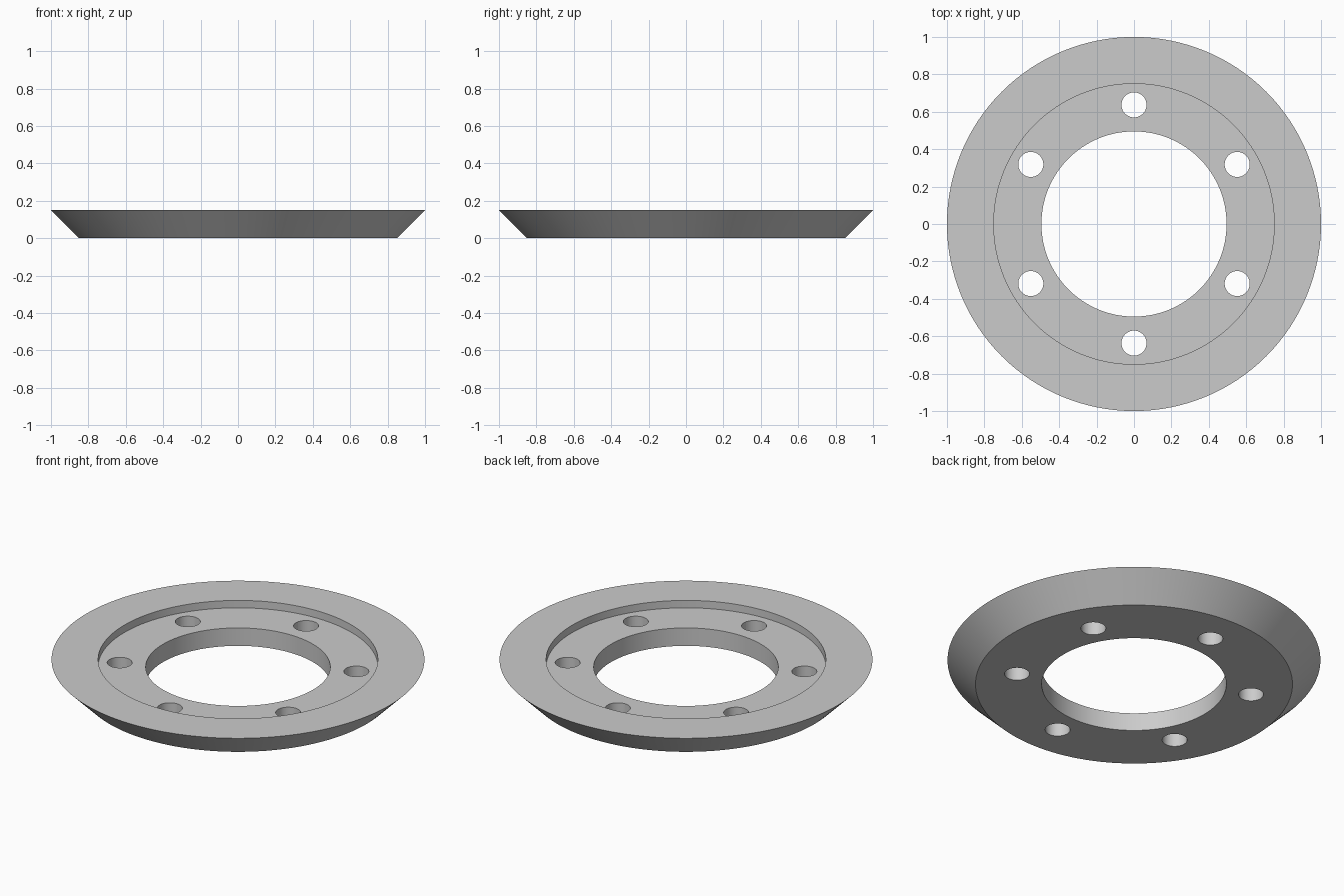
import bpy, bmesh, math
from mathutils import Matrix, Vector

cube = bpy.data.objects.get("Cube")
if cube:
    bpy.data.objects.remove(cube, do_unlink=True)

HEIGHT = 0.15
RECESS_FLOOR = 0.106
BOLT_CIRCLE = 0.637
BOLT_RADIUS = 0.067
BOLT_COUNT = 6

grey = bpy.data.materials.new("light grey")
grey.use_nodes = True
colour = (0.6, 0.6, 0.6, 1)
grey.diffuse_color = colour
grey.node_tree.nodes["Principled BSDF"].inputs["Base Color"].default_value = colour


def make_object(name, bm):
    bmesh.ops.recalc_face_normals(bm, faces=bm.faces)
    mesh = bpy.data.meshes.new(name)
    bm.to_mesh(mesh)
    bm.free()
    mesh.materials.append(grey)
    obj = bpy.data.objects.new(name, mesh)
    bpy.context.collection.objects.link(obj)
    return obj


# Ring: closed cross-section with bevelled rim and stepped recess, revolved
profile = [(0.495, 0), (0.85, 0), (1, HEIGHT), (0.75, HEIGHT),
           (0.75, RECESS_FLOOR), (0.495, RECESS_FLOOR)]
bm = bmesh.new()
verts = [bm.verts.new((r, 0, z)) for r, z in profile]
edges = [bm.edges.new((v, verts[(i + 1) % len(verts)])) for i, v in enumerate(verts)]
bmesh.ops.spin(bm, geom=verts + edges, cent=(0, 0, 0), axis=(0, 0, 1),
               angle=math.tau, steps=128, use_merge=True)
bmesh.ops.remove_doubles(bm, verts=bm.verts, dist=1e-5)
ring = make_object("flange_ring", bm)

# Bolt holes: evenly spaced cylinders cut through the recessed floor
bm = bmesh.new()
for i in range(BOLT_COUNT):
    angle = math.pi / 2 + math.tau * i / BOLT_COUNT
    centre = Vector((math.cos(angle), math.sin(angle), 0)) * BOLT_CIRCLE
    bmesh.ops.create_cone(bm, cap_ends=True, segments=48, radius1=BOLT_RADIUS,
                          radius2=BOLT_RADIUS, depth=1,
                          matrix=Matrix.Translation(centre))
cutter = make_object("bolt_hole_cutter", bm)
cutter.hide_render = True

cut = ring.modifiers.new("bolt_holes", "BOOLEAN")
cut.operation = "DIFFERENCE"
cut.solver = "EXACT"
cut.object = cutter

bpy.ops.object.select_all(action="DESELECT")
ring.select_set(True)
bpy.context.view_layer.objects.active = ring
bpy.ops.object.modifier_apply(modifier=cut.name)
bpy.data.objects.remove(cutter, do_unlink=True)
bpy.ops.object.shade_smooth_by_angle(angle=math.radians(30))
